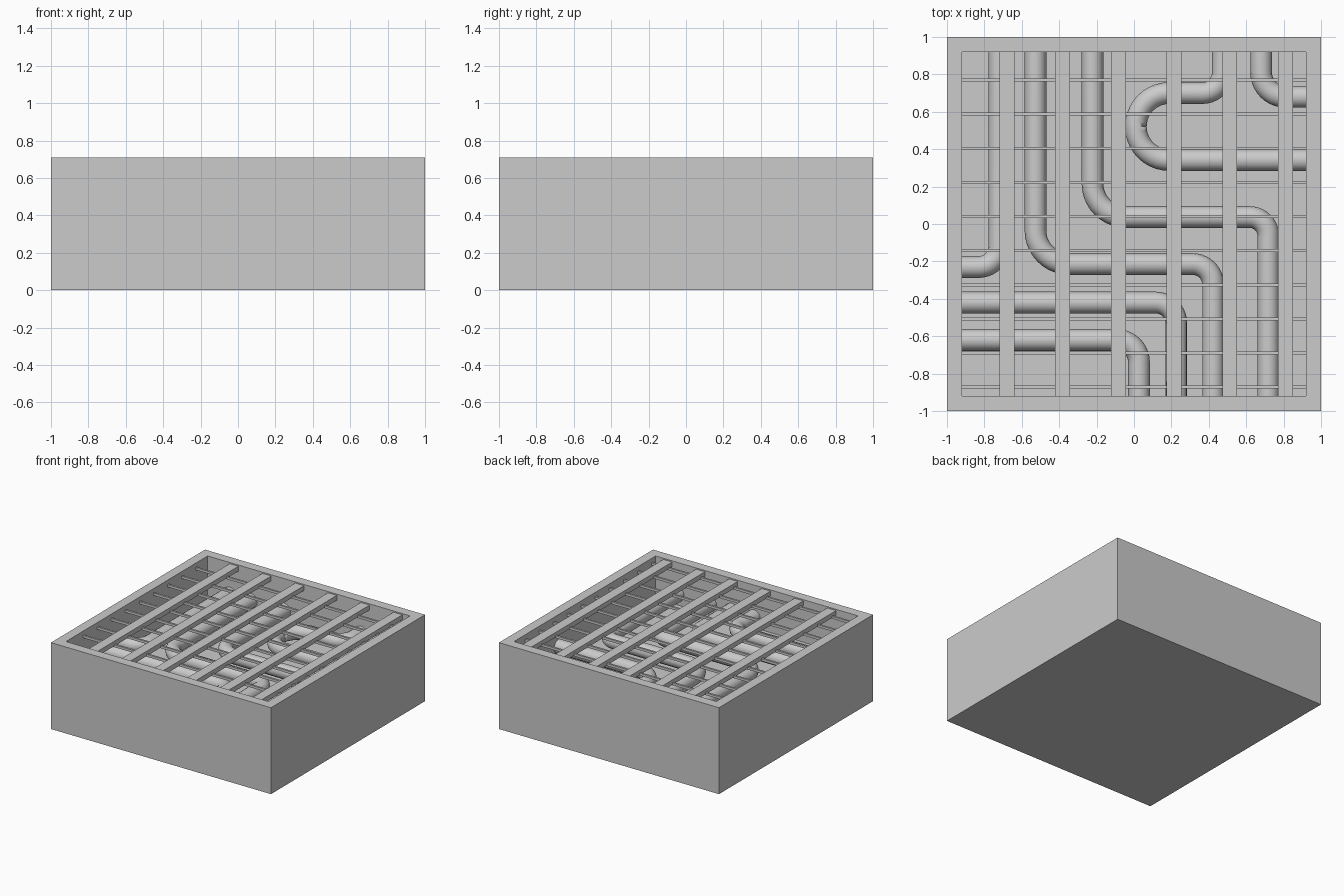
import bpy, bmesh, math
from mathutils import Vector

if "Cube" in bpy.data.objects:
    bpy.data.objects.remove(bpy.data.objects["Cube"])

H, INNER, FLOOR = 0.71, 0.92, 0.36
PIPE_R, PIPE_Z = 0.058, 0.45


def box(name, size, loc):
    bm = bmesh.new()
    bmesh.ops.create_cube(bm, size=1)
    bmesh.ops.scale(bm, vec=size, verts=bm.verts)
    me = bpy.data.meshes.new(name)
    bm.to_mesh(me)
    bm.free()
    ob = bpy.data.objects.new(name, me)
    ob.location = loc
    bpy.context.collection.objects.link(ob)
    return ob


def fillet(points, radii, steps=10):
    """Round each right-angled inner corner of a path."""
    pts = [Vector(p) for p in points]
    out = [pts[0]]
    for a, b, c, r in zip(pts, pts[1:], pts[2:], radii):
        u, v = (a - b).normalized(), (c - b).normalized()
        centre = b + (u + v) * r
        for i in range(steps + 1):
            t = math.pi / 2 * i / steps
            out.append(centre - v * r * math.cos(t) - u * r * math.sin(t))
    return out + [pts[-1]]


def pipe(name, points, radii):
    cu = bpy.data.curves.new(name, 'CURVE')
    cu.dimensions = '3D'
    cu.bevel_depth = PIPE_R
    cu.bevel_resolution = 6
    path = fillet(points, radii)
    sp = cu.splines.new('POLY')
    sp.points.add(len(path) - 1)
    for q, p in zip(sp.points, path):
        q.co = (p.x, p.y, PIPE_Z, 1)
    sp.use_smooth = True
    ob = bpy.data.objects.new(name, cu)
    bpy.context.collection.objects.link(ob)
    return ob


# Open tray: cube with the top inset and pushed down to the floor
tray = box("tray", (2, 2, H), (0, 0, H / 2))
bm = bmesh.new()
bm.from_mesh(tray.data)
bm.normal_update()
top = max(bm.faces, key=lambda f: f.normal.z)
bmesh.ops.inset_region(bm, faces=[top], thickness=1 - INNER, use_even_offset=True)
ret = bmesh.ops.extrude_face_region(bm, geom=[top])
verts = [v for v in ret["geom"] if isinstance(v, bmesh.types.BMVert)]
bmesh.ops.translate(bm, verts=verts, vec=(0, 0, FLOOR - H))
if top.is_valid:
    bmesh.ops.delete(bm, geom=[top], context='FACES_ONLY')
bmesh.ops.recalc_face_normals(bm, faces=bm.faces)
bm.to_mesh(tray.data)
bm.free()

# Grating: wide bars front to back, thin cross rods left to right
for i in range(6):
    box(f"grate_bar_{i + 1}", (0.08, 2 * INNER + 0.02, 0.04),
        (-0.68 + 0.298 * i, 0, 0.68))
for i in range(10):
    box(f"grate_rod_{i + 1}", (2 * INNER + 0.02, 0.016, 0.02),
        (0, 0.77 - 0.1825 * i, 0.665))

# Pipes, ends buried in the walls
E = 0.95
pipes = {
    "left_corner_pipe": ([(-.72, E), (-.72, -.23), (-E, -.23)], [.11]),
    "long_step_pipe": ([(-.527, E), (-.527, -.214), (.423, -.214), (.423, -E)], [.18, .11]),
    "middle_step_pipe": ([(-.222, E), (-.222, .037), (.718, .037), (.718, -E)], [.18, .1]),
    "u_bend_pipe": ([(E, .342), (.01, .342), (.01, .70), (.475, .70), (.475, E)],
                    [.178, .178, .11]),
    "right_corner_pipe": ([(.68, E), (.68, .68), (E, .68)], [.13]),
    "front_outer_pipe": ([(-E, -.42), (.226, -.42), (.226, -E)], [.11]),
    "front_inner_pipe": ([(-E, -.62), (.027, -.62), (.027, -E)], [.12]),
}
for name, (points, radii) in pipes.items():
    pipe(name, [(x, y, 0) for x, y in points], radii)
